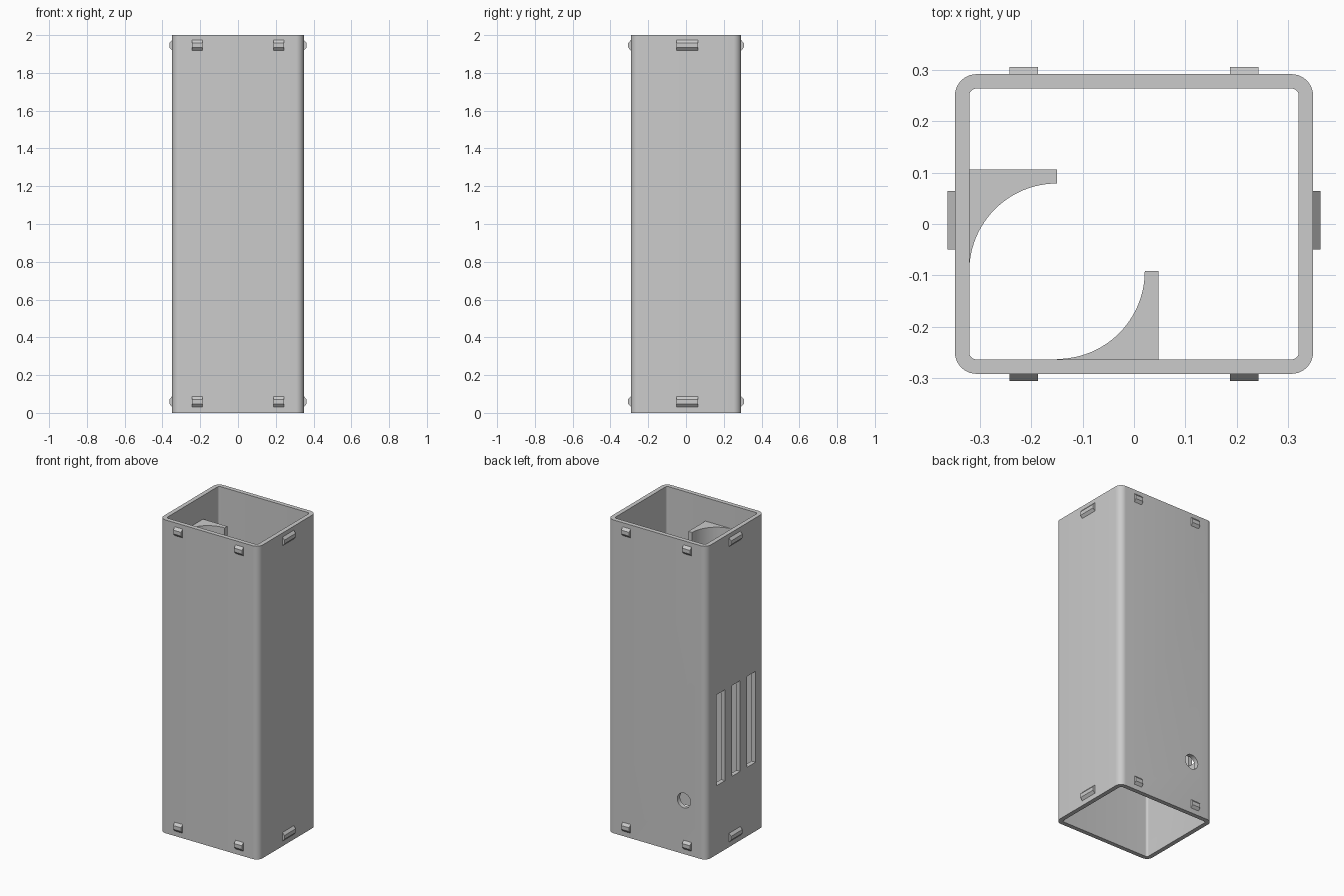
import bpy, bmesh
from math import sin, cos, pi, radians
from mathutils import Matrix, Vector

cube = bpy.data.objects.get("Cube")
if cube:
    bpy.data.objects.remove(cube, do_unlink=True)

HX, HY, WALL, HEIGHT = 0.349, 0.292, 0.028, 2.0

grey = bpy.data.materials.new("plain grey")
grey.use_nodes = True
COLOUR = (0.6, 0.6, 0.6, 1)
grey.diffuse_color = COLOUR
grey.node_tree.nodes["Principled BSDF"].inputs["Base Color"].default_value = COLOUR


def prism(name, outline, z0, z1, matrix=Matrix()):
    """Extrude a flat outline from z0 to z1, then place it."""
    bm = bmesh.new()
    face = bm.faces.new([bm.verts.new((x, y, z0)) for x, y in outline])
    out = bmesh.ops.extrude_face_region(bm, geom=[face])
    top = [v for v in out["geom"] if isinstance(v, bmesh.types.BMVert)]
    bmesh.ops.translate(bm, verts=top, vec=(0, 0, z1 - z0))
    bmesh.ops.transform(bm, matrix=matrix, verts=bm.verts)
    bmesh.ops.recalc_face_normals(bm, faces=bm.faces)
    mesh = bpy.data.meshes.new(name)
    bm.to_mesh(mesh)
    bm.free()
    mesh.materials.append(grey)
    obj = bpy.data.objects.new(name, mesh)
    bpy.context.collection.objects.link(obj)
    return obj


def arc(cx, cy, r, start, end, steps):
    angles = [radians(start + (end - start) * i / steps) for i in range(steps + 1)]
    return [(cx + r * cos(a), cy + r * sin(a)) for a in angles]


def rounded_rect(hx, hy, r):
    pts = []
    for i, (sx, sy) in enumerate([(1, 1), (-1, 1), (-1, -1), (1, -1)]):
        pts += arc(sx * (hx - r), sy * (hy - r), r, 90 * i, 90 * i + 90, 10)
    return pts


def select_only(obj):
    bpy.ops.object.select_all(action="DESELECT")
    obj.select_set(True)
    bpy.context.view_layer.objects.active = obj


def cut(target, cutter):
    cutter.hide_render = True
    mod = target.modifiers.new("cut", "BOOLEAN")
    mod.operation, mod.solver, mod.object = "DIFFERENCE", "EXACT", cutter
    select_only(target)
    bpy.ops.object.modifier_apply(modifier=mod.name)
    bpy.data.objects.remove(cutter, do_unlink=True)


# Hollow tube, open at both ends
tube = prism("tube_body", rounded_rect(HX, HY, 0.042), 0, HEIGHT)
cut(tube, prism("bore_cutter", rounded_rect(HX - WALL, HY - WALL, 0.014), -0.1, HEIGHT + 0.1))

# Three upright vent slots in the -x wall
for y in (0.148, -0.006, -0.16):
    w = 0.042
    box = [(-HX - 0.05, y - w), (-HX + 0.05, y - w), (-HX + 0.05, y + w), (-HX - 0.05, y + w)]
    cut(tube, prism("slot_cutter", box, 0.44, 1.02))

# Round cable hole low in the back wall
place = Matrix.Translation((-0.19, HY, 0.342)) @ Matrix.Rotation(pi / 2, 4, "X")
cut(tube, prism("hole_cutter", arc(0, 0, 0.047, 0, 348.75, 31), -0.06, 0.06, place))

# Two inner brackets that cradle an upright cylinder against the walls
CX, CY, R, LIP = -0.15, -0.092, 0.171, 0.027
LOW, HIGH, SINK = 1.05, 1.85, 0.005
side_outline = arc(CX, CY, R, 90, 180, 24) + [
    (CX - R - SINK, CY), (CX - R - SINK, CY + R + LIP), (CX, CY + R + LIP)]
front_outline = arc(CX, CY, R, 0, -90, 24) + [
    (CX, CY - R - SINK), (CX + R + LIP, CY - R - SINK), (CX + R + LIP, CY)]
parts = [tube,
         prism("side_bracket", side_outline, LOW, HIGH),
         prism("front_bracket", front_outline, LOW, HIGH)]

# Snap catches near both rims: bevelled bars on every wall
OUT, HALF = 0.014, 0.028
catch = [(-0.004, -HALF), (0, -HALF), (OUT, -HALF + 0.016), (OUT, HALF - 0.016), (0, HALF), (-0.004, HALF)]


def add_catch(name, normal, centre, half_width):
    n, up = Vector(normal), Vector((0, 0, 1))
    m = Matrix((n, up, n.cross(up))).transposed().to_4x4()
    m.translation = centre
    parts.append(prism(name, catch, -half_width, half_width, m))


for level, z in (("lower", 0.06), ("upper", 1.946)):
    for side, s in (("left", 1), ("right", -1)):
        add_catch(f"{level}_{side}_catch", (s, 0, 0), (s * HX, 0.007, z), 0.057)
        for wall, t in (("front", -1), ("back", 1)):
            add_catch(f"{level}_{wall}_{side}_catch", (0, t, 0), (s * 0.215, t * HY, z), 0.028)

for obj in parts:
    select_only(obj)
    bpy.ops.object.shade_smooth_by_angle(angle=radians(30))
